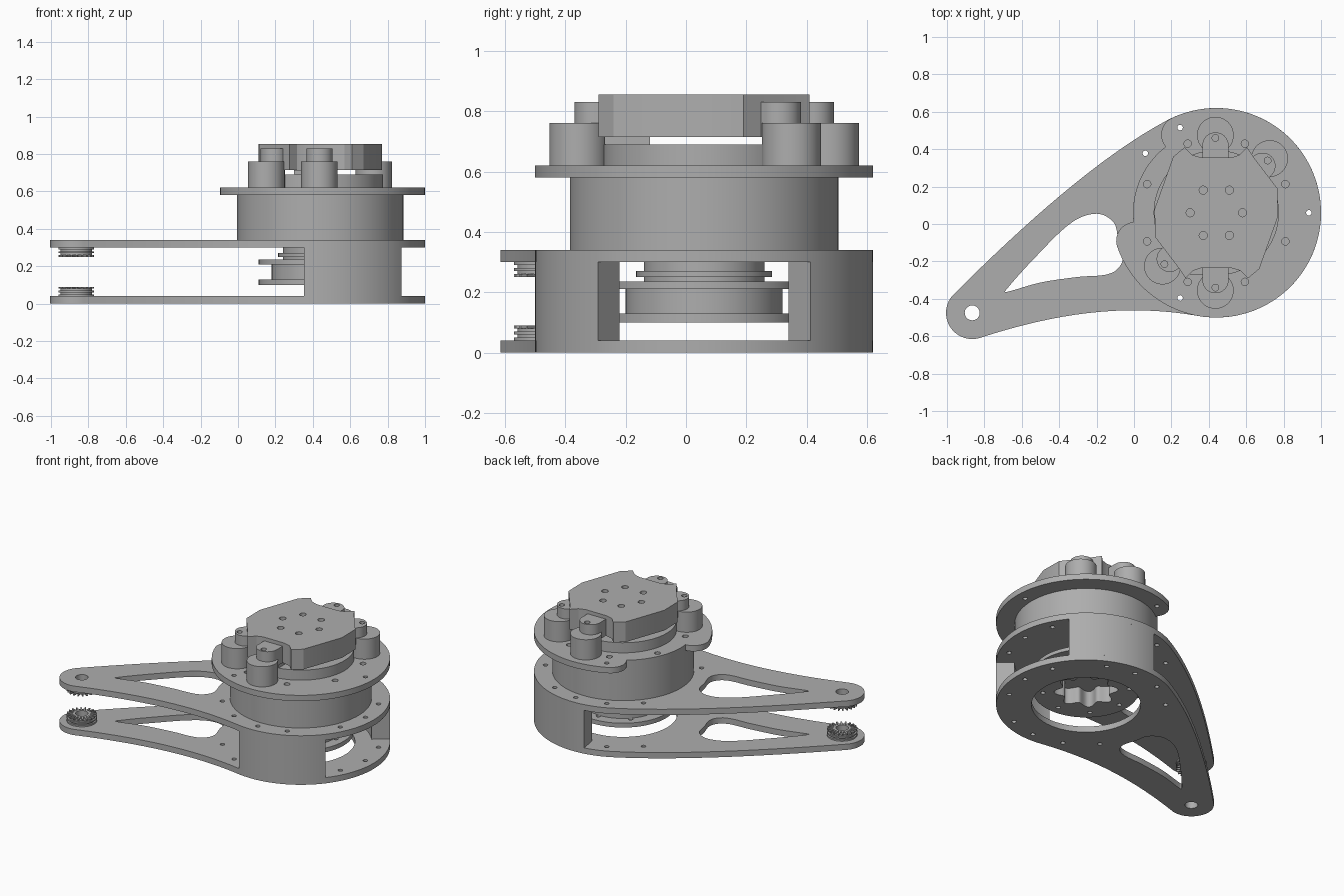
import bpy, bmesh, math
from mathutils import Vector
from mathutils.geometry import interpolate_bezier

if "Cube" in bpy.data.objects:
    bpy.data.objects.remove(bpy.data.objects["Cube"])

grey = bpy.data.materials.new("machined grey")
grey.use_nodes = True
GREY = (0.42, 0.42, 0.42, 1)
grey.diffuse_color = GREY
grey.node_tree.nodes["Principled BSDF"].inputs["Base Color"].default_value = GREY

HUB = Vector((0.44, 0.06))       # axis of the big joint
TIP = Vector((-0.865, -0.475))   # axis of the far pivot


def polar(c, r, deg):
    a = math.radians(deg)
    return Vector((c[0] + r * math.cos(a), c[1] + r * math.sin(a)))


def arc(c, r, a0, a1, n=24):
    return [polar(c, r, a0 + (a1 - a0) * i / n) for i in range(n + 1)]


def circle(c, r, n=64):
    return arc(c, r, 0, 360, n)[:-1]


def ring_of_holes(r, angles, size):
    return [circle(polar(HUB, r, a), size, 12) for a in angles]


def bezier(a, b, c, d, n=16):
    pts = interpolate_bezier(*[Vector((*p, 0)) for p in (a, b, c, d)], n + 1)
    return [p.to_2d() for p in pts][1:-1]


def smooth_loop(pts, n=6):
    """Closed soft curve through a few points."""
    pts = [Vector(p) for p in pts]
    out = []
    for i, p in enumerate(pts):
        q, prev, nxt = pts[(i + 1) % len(pts)], pts[i - 1], pts[(i + 2) % len(pts)]
        d = (q - p).length / 3
        out += [p] + bezier(p, p + (q - prev).normalized() * d,
                            q - (nxt - p).normalized() * d, q, n)
    return out


def slab(name, z0, z1, outline, holes=()):
    """Flat part cut from an outline with holes."""
    curve = bpy.data.curves.new(name, "CURVE")
    curve.dimensions = "2D"
    curve.fill_mode = "BOTH"
    curve.extrude = (z1 - z0) / 2
    for loop in [outline, *holes]:
        spline = curve.splines.new("POLY")
        spline.points.add(len(loop) - 1)
        for point, p in zip(spline.points, loop):
            point.co = (p[0], p[1], 0, 1)
        spline.use_cyclic_u = True
    temp = bpy.data.objects.new(name + "_curve", curve)
    bpy.context.collection.objects.link(temp)
    bpy.context.view_layer.update()
    graph = bpy.context.evaluated_depsgraph_get()
    mesh = bpy.data.meshes.new_from_object(temp.evaluated_get(graph))
    bpy.data.objects.remove(temp)
    bm = bmesh.new()
    bm.from_mesh(mesh)
    bmesh.ops.remove_doubles(bm, verts=bm.verts, dist=0.0002)
    bmesh.ops.recalc_face_normals(bm, faces=bm.faces)
    bmesh.ops.translate(bm, verts=bm.verts, vec=(0, 0, (z0 + z1) / 2))
    bm.to_mesh(mesh)
    bm.free()
    obj = bpy.data.objects.new(name, mesh)
    bpy.context.collection.objects.link(obj)
    mesh.materials.clear()
    mesh.materials.append(grey)
    bpy.ops.object.select_all(action="DESELECT")
    obj.select_set(True)
    bpy.context.view_layer.objects.active = obj
    bpy.ops.object.shade_smooth_by_angle(angle=math.radians(25))
    return obj


# Teardrop arm plates with a curved triangular window
big = arc(HUB, 0.56, 118, -100, 80)
small = arc(TIP, 0.14, -72, -225, 32)
arm = (big
       + bezier(big[-1], polar(big[-1], 0.4, 170), polar(small[0], 0.42, 18), small[0])
       + small
       + bezier(small[-1], polar(small[-1], 0.54, 45), polar(big[0], 0.4, 208), big[0]))
window = smooth_loop([(-0.69, -0.36), (-0.52, -0.17), (-0.33, 0.01), (-0.2, 0.055),
                      (-0.11, 0.01), (-0.085, -0.08), (-0.06, -0.19), (-0.12, -0.262),
                      (-0.3, -0.283), (-0.5, -0.313), (-0.675, -0.362)])
bolts = ring_of_holes(0.495, (0, 113, 247, 25, -25, 65, -65, 88, -88, 140, 220), 0.015)
pivot_hole = circle(TIP, 0.04, 32)
slab("lower_arm_plate", 0, 0.04, arm, [window, pivot_hole, circle(HUB, 0.34)] + bolts)
slab("upper_arm_plate", 0.30, 0.34, arm, [window, pivot_hole] + bolts)

# Curved walls joining the plates
for side, name in ((1, "back_wall"), (-1, "front_wall")):
    slab(name, 0.04, 0.30,
         arc(HUB, 0.56, side * 39, side * 99) + arc(HUB, 0.445, side * 99, side * 39))

# Ridged pivot bosses with toothed faces
teeth = [polar(TIP, 0.095 if i % 4 < 2 else 0.055, i * 4.5) for i in range(80)]
for name, base, up in (("lower_boss", 0.04, 1), ("upper_boss", 0.30, -1)):
    for i in range(5):
        z = sorted((base + up * 0.01 * i, base + up * 0.01 * (i + 1)))
        shape = teeth if i == 4 else circle(TIP, 0.084 if i % 2 else 0.095, 48)
        slab(f"{name}_layer_{i + 1}", *z, shape, [pivot_hole])

# Spool hanging between the plates, with a scalloped socket below
socket = [polar(HUB, 0.175 + 0.025 * math.cos(math.radians(a * 8)), a)
          for a in range(0, 360, 3)]
slab("spool_lower_flange", 0.10, 0.13, circle(HUB, 0.33),
     [socket] + ring_of_holes(0.27, range(0, 360, 45), 0.015))
slab("spool_core", 0.13, 0.21, circle(HUB, 0.26), [socket])
slab("spool_upper_flange", 0.21, 0.235, circle(HUB, 0.33))
slab("spool_neck", 0.235, 0.25, circle(HUB, 0.2))
slab("spool_collar", 0.25, 0.27, circle(HUB, 0.225))
slab("spool_mount", 0.27, 0.30, circle(HUB, 0.2))

# Round housing
slab("housing", 0.34, 0.58, circle(HUB, 0.445, 96))

# Top flange: wide ring with two rounded ends and a narrow gap at the left
START, END = 115, -161
flange = (arc(HUB, 0.56, START, END, 80)
          + arc(polar(HUB, 0.46, END), 0.1, END, END - 105)[1:]
          + arc(HUB, 0.445, END - 12.5, START + 12.5 - 360)[1:-1]
          + arc(polar(HUB, 0.46, START), 0.1, START + 105, START)[:-1])
slab("top_flange", 0.58, 0.62, flange,
     ring_of_holes(0.4, [22.5 + 45 * i for i in range(8)], 0.02)
     + ring_of_holes(0.495, (0, 113, 247), 0.015))
slab("inner_disc", 0.62, 0.69, circle(HUB, 0.335))
slab("cap_spacer", 0.69, 0.715, [(0.3, -0.27), (0.5, -0.27), (0.5, -0.12), (0.3, -0.12)])

# Cap plate: half outline turned half a revolution
half = [(0.11, 0.08), (0.21, 0.36), (0.27, 0.41), (0.31, 0.37), (0.36, 0.355),
        (0.52, 0.355), (0.565, 0.37), (0.605, 0.41), (0.645, 0.35), (0.767, 0.19)]
cap = half + [(2 * HUB.x - x, 2 * HUB.y - y) for x, y in half]
slab("cap_plate", 0.715, 0.855, cap, ring_of_holes(0.14, range(0, 360, 60), 0.022))

# Posts with the cap's rounded lugs on them
posts = {"back": (0.435, 0.475), "front": (0.435, -0.355),
         "back_left": (0.725, 0.35), "front_right": (0.152, -0.225)}
for name, p in posts.items():
    p = Vector(p)
    inward = (HUB - p).normalized()
    sideways = math.degrees(math.atan2(-inward.y, -inward.x))
    slab(name + "_post", 0.62, 0.76, circle(p, 0.098, 48))
    nose = p + inward * 0.055
    root = p + inward * 0.14
    lug = arc(nose, 0.07, sideways - 90, sideways + 90) + [
        polar(root, 0.07, sideways + 90), polar(root, 0.07, sideways - 90)]
    slab(name + "_lug", 0.715, 0.83, lug, [circle(p + inward * 0.015, 0.018, 16)])
